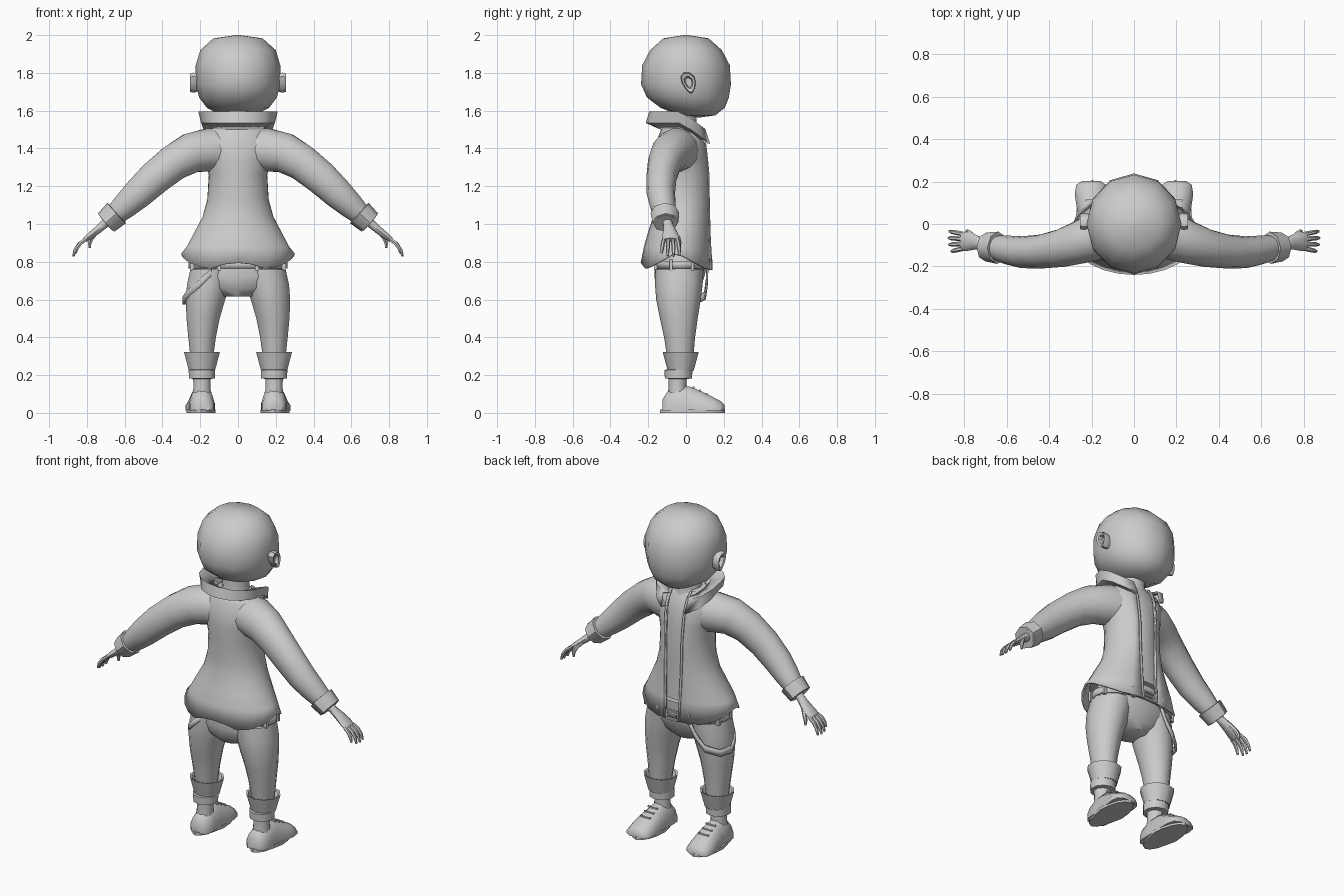
import bpy, bmesh
from math import sin, cos, pi, radians, asin
from mathutils import Vector

if "Cube" in bpy.data.objects:
    bpy.data.objects.remove(bpy.data.objects["Cube"])

clay = bpy.data.materials.new("plain_grey")
clay.use_nodes = True
clay.diffuse_color = (0.6, 0.6, 0.6, 1)
clay.node_tree.nodes["Principled BSDF"].inputs["Base Color"].default_value = (0.6, 0.6, 0.6, 1)
SIDES = (("left", 1), ("right", -1))
made = []


def finish(name, bm, thickness=0):
    bmesh.ops.recalc_face_normals(bm, faces=bm.faces)
    mesh = bpy.data.meshes.new(name)
    bm.to_mesh(mesh)
    bm.free()
    mesh.materials.append(clay)
    ob = bpy.data.objects.new(name, mesh)
    bpy.context.collection.objects.link(ob)
    if thickness:
        mod = ob.modifiers.new("thickness", "SOLIDIFY")
        mod.thickness = thickness
    made.append(ob)
    return ob


def loft(name, rings, closed=True, cap=True, thickness=0, mirror=1):
    """Skin a list of equal-length point rings."""
    bm = bmesh.new()
    rows = [[bm.verts.new((p[0] * mirror, p[1], p[2])) for p in r] for r in rings]
    n = len(rows[0])
    for a, b in zip(rows, rows[1:]):
        for i in range(n if closed else n - 1):
            j = (i + 1) % n
            bm.faces.new((a[i], a[j], b[j], b[i]))
    if closed and cap:
        bm.faces.new(rows[0])
        bm.faces.new(rows[-1])
    return finish(name, bm, thickness)


def ring(z, cx, cy, rx, ry, n=14, gap=None):
    """Level ellipse; with gap it is an arc left open at the front by that half angle."""
    if gap is None:
        angles = [pi / 2 + 2 * pi * i / n for i in range(n)]
    else:
        angles = [pi / 2 + gap + (2 * pi - 2 * gap) * i / n for i in range(n + 1)]
    return [Vector((cx + rx * cos(a), cy + ry * sin(a), z)) for a in angles]


def tube(name, path, n=10, mirror=1, cap=True):
    """Path of (x, y, z, depth radius, height radius)."""
    pts = [Vector(p[:3]) for p in path]
    rings = []
    for i, p in enumerate(path):
        t = (pts[min(i + 1, len(pts) - 1)] - pts[max(i - 1, 0)]).normalized()
        u = (Vector((0, 1, 0)) - t * t.y).normalized()
        v = t.cross(u)
        rings.append([pts[i] + u * p[3] * cos(2 * pi * k / n) + v * p[4] * sin(2 * pi * k / n)
                      for k in range(n)])
    return loft(name, rings, mirror=mirror, cap=cap)


def box(name, center, size):
    bm = bmesh.new()
    bmesh.ops.create_cube(bm, size=1)
    for v in bm.verts:
        v.co = Vector(center) + Vector([a * b for a, b in zip(v.co, size)])
    return finish(name, bm)


# head and neck: z, centre y, half width, half depth
head = [(2.0, 0, .01, .01), (1.983, 0, .13, .12), (1.92, 0, .2, .19), (1.84, 0, .224, .232),
        (1.74, 0, .224, .238), (1.67, .01, .206, .217), (1.615, .035, .165, .17),
        (1.575, .06, .09, .095), (1.565, .07, .01, .01)]
loft("head", [ring(z, 0, y, a, b, 12) for z, y, a, b in head])
loft("neck", [ring(z, 0, -.02, r, r, 12) for z, r in ((1.46, .1), (1.54, .075), (1.64, .08))])

# ears: teardrop rim with a sunken middle
for side, s in SIDES:
    rims = []
    for x, k in ((.2, .8), (.235, 1), (.255, .9), (.25, .6), (.23, .45)):
        rims.append([(x, .015 + k * .037 * cos(a) * (1 + .35 * sin(a)) + .012 * k * -sin(a),
                      1.748 + k * .056 * sin(a)) for a in [2 * pi * i / 10 for i in range(10)]])
    loft(side + "_ear", rims, mirror=s)

# shirt and jacket: z, centre y, half width, half depth
coat = [(.81, -.05, .302, .19), (.88, -.045, .272, .178), (.96, -.035, .23, .165),
        (1.04, -.022, .188, .152), (1.13, -.018, .163, .148), (1.26, -.02, .155, .15),
        (1.34, -.025, .175, .146), (1.42, -.027, .2, .137), (1.48, -.025, .175, .115),
        (1.53, -.03, .11, .09)]
loft("shirt", [ring(z, 0, y, a * .92, b - .012, 20) for z, y, a, b in coat[1:]])
panels = []
for i, (z, y, a, b) in enumerate(coat):
    panels.append(ring(z, 0, y, a, b, 24, asin((.042 + .002 * i) / a)))
for p in panels[0]:  # pointed hem, high at the hips
    k = abs(p.y + .05) / .19
    p.z = .85 - .09 * k / .86 if k < .86 else .76 + (k - .86) * (.25 if p.y < 0 else 0)
loft("jacket", panels, closed=False, thickness=.008)
for side, s in SIDES:
    # raised edge along the opening
    edge = [r[0 if s < 0 else -1] for r in panels]
    loft(side + "_jacket_edge", [[(p.x, p.y + .003, p.z), (p.x + s * .012, p.y + .002, p.z)]
                                 for p in edge], closed=False, thickness=.006)

# flared collar, dropping to the lapel points
collar = []
for z, y, a, b in ((1.5, -.03, .13, .105), (1.535, -.035, .195, .178),
                   (1.595, -.04, .21, .155), (1.56, -.03, .125, .1)):
    arc = ring(z, 0, y, a, b, 14, radians(24))
    for p in arc:
        p.z -= .75 * max(0, p.y + .02)
    collar.append(arc)
loft("collar", collar, closed=False, thickness=.006)

# sleeves, cuffs and hands
sleeve = [(.06, -.03, 1.39, .11, .115), (.16, -.05, 1.392, .115, .116), (.25, -.085, 1.375, .102, .108),
          (.34, -.113, 1.325, .09, .098), (.44, -.13, 1.245, .08, .092), (.53, -.133, 1.16, .075, .083),
          (.6, -.122, 1.095, .068, .07), (.66, -.11, 1.04, .055, .055)]
for side, s in SIDES:
    tube(side + "_sleeve", sleeve, 14, s)
    tube(side + "_sleeve_cuff", [(.64, -.112, 1.06, .05, .052), (.642, -.112, 1.058, .076, .073),
                                 (.698, -.108, 1.008, .068, .065), (.7, -.108, 1.006, .058, .055),
                                 (.668, -.11, 1.034, .045, .045)], 8, s)
    tube(side + "_palm", [(.66, -.105, 1.04, .032, .03), (.71, -.095, .997, .024, .024),
                          (.75, -.085, .963, .036, .021), (.79, -.082, .932, .046, .018),
                          (.812, -.082, .915, .043, .013)], 10, s)
    for k, finger in enumerate(("index", "middle", "ring", "little")):
        y = -.047 - .023 * k
        reach = (.95, 1, .97, .8)[k]
        bend = [(0, 0, .011), (.035, -.022, .011), (.057, -.055, .01), (.068, -.09, .006)]
        tube(f"{side}_{finger}_finger",
             [(.805 + dx * reach, y - (k - 1.5) * dx * .12, .918 + dz * reach, r, r)
              for dx, dz, r in bend], 6, s)
    tube(side + "_thumb", [(.75, -.065, .96, .014, .015), (.775, -.042, .925, .013, .013),
                           (.785, -.035, .9, .011, .011), (.785, -.034, .872, .006, .006)], 6, s)

# trousers
loft("trouser_hips", [ring(z, 0, y, a, b, 16) for z, y, a, b in
                      ((.86, -.02, .225, .135), (.79, -.025, .25, .138), (.72, -.035, .258, .132),
                       (.66, -.04, .2, .115), (.615, -.04, .09, .08))])
leg = [(.76, .14, -.035, .115, .128), (.68, .156, -.038, .117, .126), (.6, .172, -.04, .107, .118),
       (.5, .185, -.038, .09, .1), (.4, .19, -.034, .075, .082), (.28, .192, -.03, .06, .068)]
boot = [(.32, .055), (.2, .05), (.14, .047), (.06, .055)]
for side, s in SIDES:
    loft(side + "_trouser_leg", [ring(*r) for r in leg], mirror=s)
    # flared boot top, ankle band and shaft
    loft(side + "_boot_top", [ring(z, .191, -.028, r, r * .95, 10) for z, r in
                              ((.235, .055), (.225, .073), (.322, .1), (.318, .088), (.26, .06))], mirror=s)
    loft(side + "_ankle_band", [ring(z, .191, -.04, r, r, 10) for z, r in
                                ((.18, .045), (.182, .072), (.228, .074), (.23, .045))], mirror=s)
    loft(side + "_boot_shaft", [ring(z, .191, -.045, r, r, 10) for z, r in boot], mirror=s)
    # foot: y, centre x, half width, top height
    foot = []
    for y, x, w, h in ((-.125, .19, .04, .07), (-.1, .19, .062, .11), (-.04, .191, .066, .145),
                       (.02, .193, .067, .14), (.08, .196, .074, .115), (.14, .2, .079, .085),
                       (.185, .202, .07, .062), (.203, .202, .042, .042)):
        foot.append([(x + w * a, y, .012 + (h - .012) * b) for a, b in
                     ((1, 0), (1, .35), (.75, .75), (.3, 1), (-.3, 1), (-.75, .75), (-1, .35), (-1, 0))])
    loft(side + "_foot", foot, mirror=s)
    sole = []
    for z in (0, .018):
        outline = ring(z, .196, .035, .077, .172, 16)
        for p in outline:
            p.x = .196 + (p.x - .196) * (1 if p.y > 0 else .88)
        sole.append(outline)
    loft(side + "_sole", sole, mirror=s)
    for i in range(3):  # laces
        y, z = .04 + .035 * i, .134 - .016 * i
        box(f"{side}_lace_{i + 1}", (s * .197, y, z), (.065, .009, .009))

# belt with loops and a buckle frame
loft("belt", [ring(z, 0, -.022, .262, .148, 24) for z in (.765, .805)], cap=False, thickness=.01)
for k in range(8):
    a = pi / 8 + k * pi / 4
    box(f"belt_loop_{k + 1}", (.264 * cos(a), -.022 + .15 * sin(a), .785), (.022, .016, .062))
for z in (.762, .808):
    box("buckle_bar", (0, .132, z), (.08, .014, .01))
for x in (-.037, .037):
    box("buckle_post", (x, .132, .785), (.01, .014, .05))
box("buckle_pin", (.005, .132, .785), (.06, .01, .009))

# strap hanging round the right hip
strap = [(-.1, .118, .765), (-.14, .115, .69), (-.2, .105, .62), (-.27, .05, .592), (-.294, -.03, .595),
         (-.27, -.1, .63), (-.21, -.155, .68), (-.14, -.165, .745)]
loft("hip_strap", [[(x, y, z - .02), (x, y, z + .02)] for x, y, z in strap], closed=False, thickness=.01)

# smooth shading with crisp creases
bpy.ops.object.select_all(action="DESELECT")
for ob in made:
    ob.select_set(True)
bpy.context.view_layer.objects.active = made[0]
bpy.ops.object.shade_smooth_by_angle(angle=radians(45))
